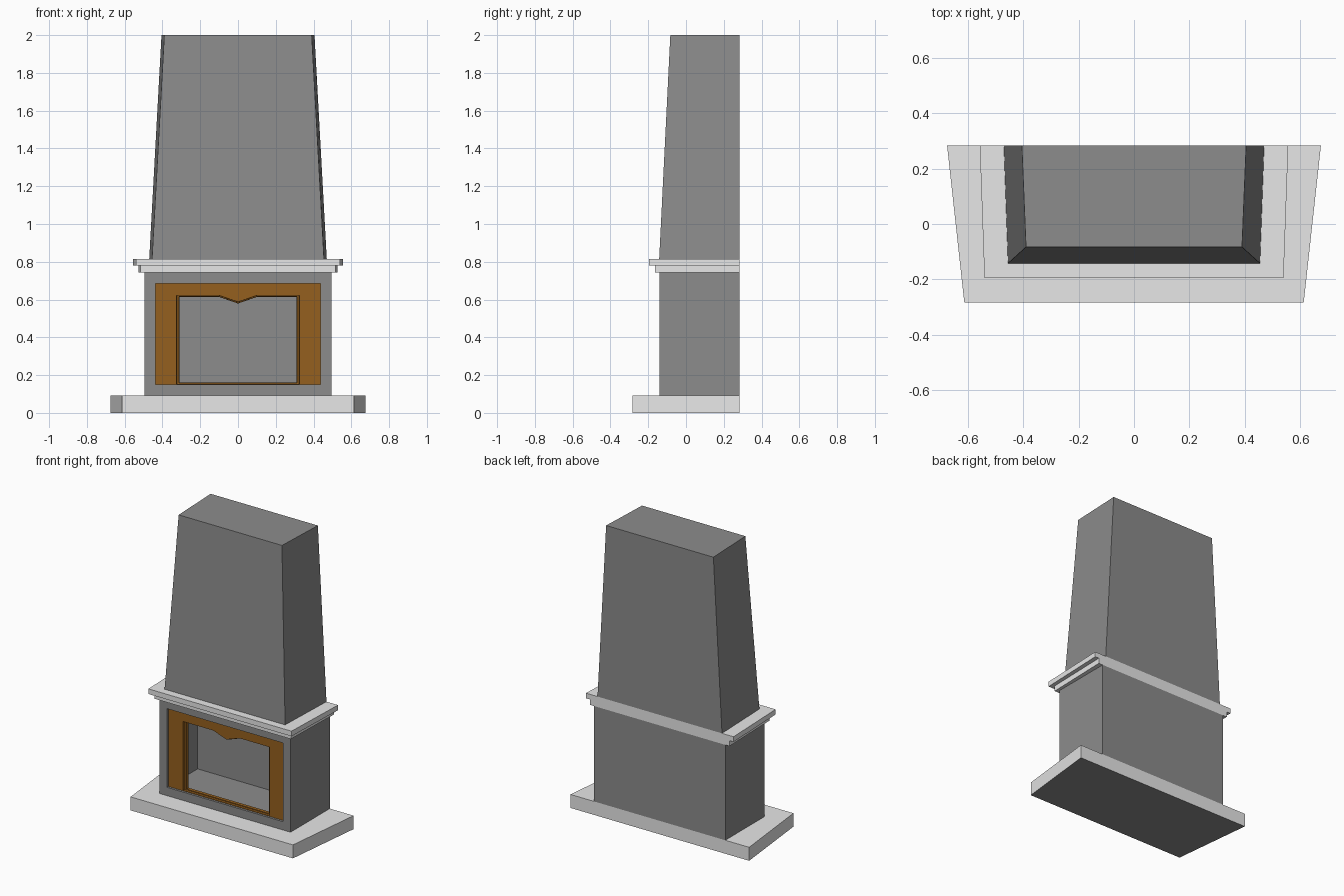
import bpy
import bmesh
from mathutils import Vector

if "Cube" in bpy.data.objects:
    bpy.data.objects.remove(bpy.data.objects["Cube"])

BACK = 0.283


def material(name, colour):
    m = bpy.data.materials.new(name)
    m.use_nodes = True
    m.diffuse_color = (*colour, 1)
    m.node_tree.nodes["Principled BSDF"].inputs["Base Color"].default_value = (*colour, 1)
    return m


grey = material("grey plaster", (0.262, 0.262, 0.262))
stone = material("pale stone", (0.8, 0.8, 0.8))
wood = material("brown wood", (0.3, 0.117, 0.013))


def finish(name, bm, *mats):
    bmesh.ops.recalc_face_normals(bm, faces=bm.faces)
    mesh = bpy.data.meshes.new(name)
    bm.to_mesh(mesh)
    bm.free()
    for mat in mats:
        mesh.materials.append(mat)
    obj = bpy.data.objects.new(name, mesh)
    bpy.context.collection.objects.link(obj)
    return obj


def block(z0, z1, low, high=None):
    """Flat-backed block; low and high give (front y, front half width, back half width)."""
    bm = bmesh.new()
    rings = []
    for z, (y, front, back) in ((z0, low), (z1, high or low)):
        plan = ((-front, y), (front, y), (back, BACK), (-back, BACK))
        rings.append([bm.verts.new((px, py, z)) for px, py in plan])
    for ring in rings:
        bm.faces.new(ring)
    for i in range(4):
        j = (i + 1) % 4
        bm.faces.new((rings[0][i], rings[0][j], rings[1][j], rings[1][i]))
    bmesh.ops.recalc_face_normals(bm, faces=bm.faces)
    return bm


# Hearth slab with a grey underside
slab = finish("hearth_slab", block(0, 0.092, (-0.283, 0.613, 0.675)), stone, grey)
for face in slab.data.polygons:
    face.material_index = int(face.normal.z < -0.5)

# Two mantel steps and the tapered hood
finish("mantel_lower", block(0.743, 0.78, (-0.165, 0.515, 0.527)), stone)
finish("mantel_upper", block(0.78, 0.815, (-0.195, 0.54, 0.557)), stone)
finish("chimney_hood", block(0.815, 2, (-0.142, 0.455, 0.47), (-0.083, 0.39, 0.405)), grey)

# Firebox body with a recess sunk into the front
bm = block(0.092, 0.743, (-0.14, 0.495, 0.495))
front = min(bm.faces, key=lambda f: f.calc_center_median().y)
bmesh.ops.inset_individual(bm, faces=[front], thickness=0.057, use_even_offset=True)
pushed = bmesh.ops.extrude_discrete_faces(bm, faces=[front])["faces"]
bmesh.ops.translate(bm, verts=pushed[0].verts, vec=Vector((0, 0.33, 0)))
finish("firebox_body", bm, grey)


# Wooden surround with a stepped inner edge and a pointed crest
def opening(bm, inset, y):
    half, bottom, top = 0.326 - inset, 0.153 + inset / 2, 0.622 - inset / 2
    right = [(half, bottom), (half, top), (0.1, top)]
    left = [(-x, z) for x, z in reversed(right)]
    return [bm.verts.new((x, y, z)) for x, z in right + [(0, top - 0.035)] + left]


def border(bm, y):
    xs = (0.437, 0.437, 0.1, 0, -0.1, -0.437, -0.437)
    return [bm.verts.new((x, y, 0.148 if i in (0, 6) else 0.69)) for i, x in enumerate(xs)]


bm = bmesh.new()
loops = [border(bm, -0.125), opening(bm, 0, -0.125), opening(bm, 0.002, -0.11),
         opening(bm, 0.013, -0.11), opening(bm, 0.016, -0.09), border(bm, -0.09)]
for a, b in zip(loops, loops[1:] + loops[:1]):
    for i in range(7):
        j = (i + 1) % 7
        bm.faces.new((a[i], a[j], b[j], b[i]))
finish("wooden_surround", bm, wood)
